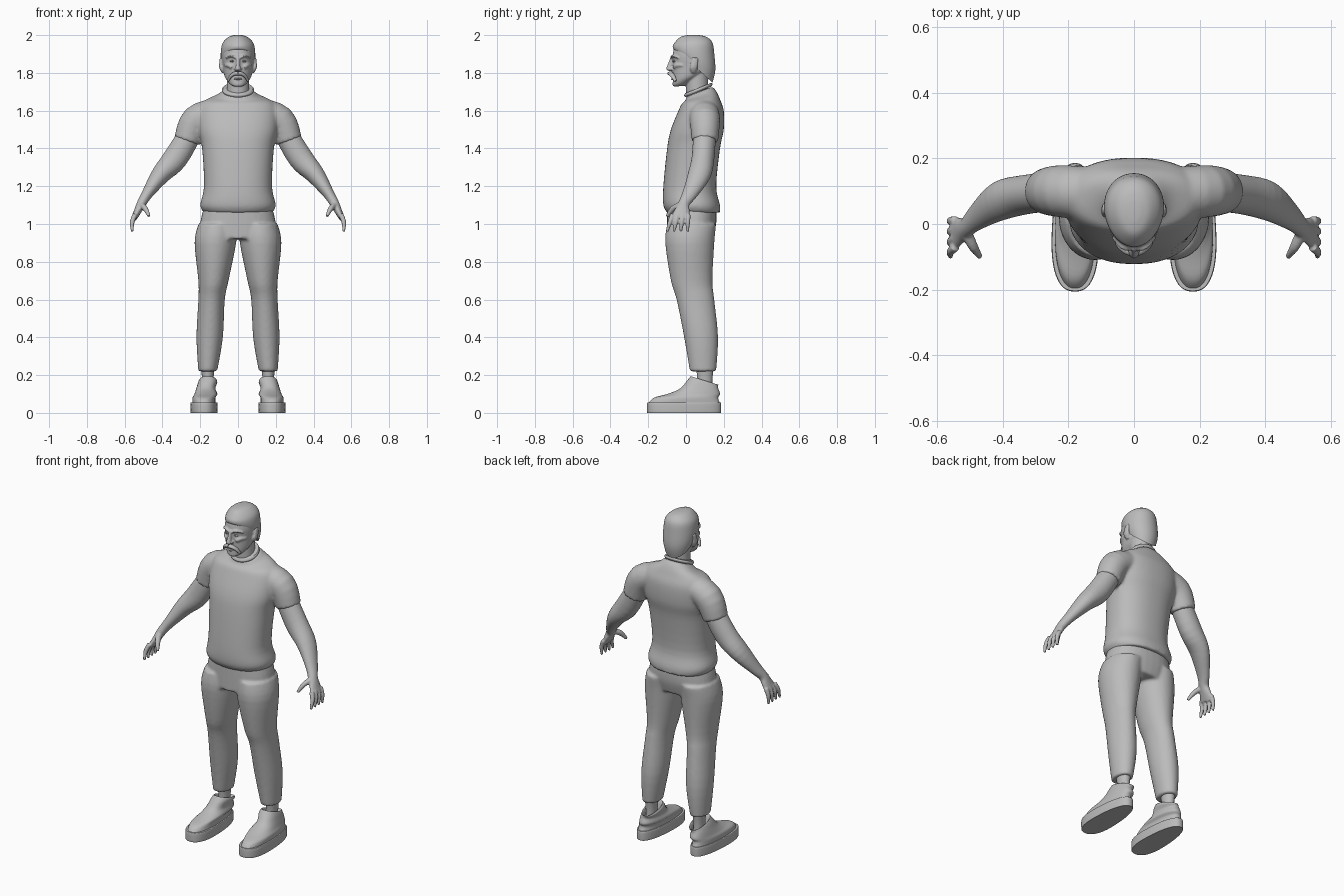
import bpy
import bmesh
import math
from mathutils import Vector

if "Cube" in bpy.data.objects:
    bpy.data.objects.remove(bpy.data.objects["Cube"], do_unlink=True)

clay = bpy.data.materials.new("plain_grey")
clay.use_nodes = True
grey = (0.5, 0.5, 0.5, 1)
clay.diffuse_color = grey
clay.node_tree.nodes["Principled BSDF"].inputs["Base Color"].default_value = grey


def spline(rows, steps=4):
    """Smooth interpolation through rows of x, y, z, width, depth and optional tilt."""
    rows = [tuple(row) if len(row) == 6 else (*row, 0) for row in rows]
    padded = [rows[0], *rows, rows[-1]]
    result = []
    for before, start, end, after in zip(padded, padded[1:], padded[2:], padded[3:]):
        for step in range(steps):
            t = step / steps
            point = []
            for a, b, c, d in zip(before, start, end, after):
                slope_in, slope_out = (c - a) / 2, (d - b) / 2
                ease = t * t * (3 - 2 * t)
                point.append(b + (c - b) * ease
                             + slope_in * t * (1 - t) ** 2 - slope_out * t * t * (1 - t))
            result.append(point)
    result.append(rows[-1])
    return result


def signed_power(value, exponent):
    return math.copysign(abs(value) ** exponent, value)


def loft(bm, rows, flat=False, mirror=False, sides=32, square=2.0, taper=0.0):
    """Closed skin over rings, either level rings or rings square to the path."""
    rows = spline(rows)
    centres = [Vector(row[:3]) for row in rows]
    last = len(rows) - 1
    for flip in ((1, -1) if mirror else (1,)):
        rings = []
        for i, (x, y, z, width, depth, tilt) in enumerate(rows):
            across, along = Vector((1, 0, 0)), Vector((0, 1, tilt))
            if not flat:
                tangent = centres[min(i + 1, last)] - centres[max(i - 1, 0)]
                tangent.normalize()
                along = (along - tangent * tangent.dot(along)).normalized()
                across = along.cross(tangent)
            ring = []
            for side in range(sides):
                angle = math.tau * side / sides
                c = signed_power(math.cos(angle), 2 / square)
                s = signed_power(math.sin(angle), 2 / square)
                point = centres[i] + across * width * c * (1 + taper * s) + along * depth * s
                point.x *= flip
                ring.append(bm.verts.new(point))
            rings.append(ring)
        for low, high in zip(rings, rings[1:]):
            for side in range(sides):
                following = (side + 1) % sides
                bm.faces.new((low[side], low[following], high[following], high[side]))
        bm.faces.new(rings[0])
        bm.faces.new(rings[-1])


def strand(bm, points, width, depth, mirror=True):
    """Thin form that narrows towards its last point."""
    last = len(points) - 1
    rows = []
    for i, point in enumerate(points):
        scale = 1 - (i / last) ** 2 / 2
        rows.append((*point, width * scale, depth * scale))
    loft(bm, rows, mirror=mirror, sides=16)


def finish(name, bm, voxel=0, smoothing=0):
    """Make an object; a voxel size fuses its overlapping volumes."""
    bmesh.ops.recalc_face_normals(bm, faces=bm.faces)
    for face in bm.faces:
        face.smooth = True
    mesh = bpy.data.meshes.new(name)
    bm.to_mesh(mesh)
    bm.free()
    mesh.materials.append(clay)
    obj = bpy.data.objects.new(name, mesh)
    bpy.context.collection.objects.link(obj)
    if voxel:
        fuse = obj.modifiers.new("fuse", 'REMESH')
        fuse.mode = 'VOXEL'
        fuse.voxel_size = voxel
        fuse.use_smooth_shade = True
        soften = obj.modifiers.new("soften", 'SMOOTH')
        soften.factor = 0.5
        soften.iterations = smoothing
    else:
        mesh.set_sharp_from_angle(angle=math.radians(50))


def part(name, rows, **options):
    bm = bmesh.new()
    loft(bm, rows, flat=True, **options)
    finish(name, bm)


# Shirt: torso and sleeves fused together
bm = bmesh.new()
loft(bm, [
    (0, .04, 1.06, .18, .14), (0, .03, 1.1, .2, .15), (0, .02, 1.2, .18, .14),
    (0, .04, 1.4, .19, .14), (0, .06, 1.5, .21, .14), (0, .08, 1.6, .21, .12),
    (0, .08, 1.65, .18, .1, .1), (0, .08, 1.68, .11, .08, .3), (0, .07, 1.7, .08, .07, .4)],
    flat=True, square=2.3, sides=48)
loft(bm, [(.1, .09, 1.6, .07, .08), (.22, .1, 1.55, .08, .08), (.27, .1, 1.44, .07, .07)],
     mirror=True)
finish("shirt", bm, voxel=.009, smoothing=4)

# Ribbed collar
part("collar", [(0, .065, 1.7 + rise, radius, radius - .01, .4)
                for rise, radius in ((0, .08), (.01, .085), (.02, .08))])

# Trousers: hips and legs fused together
bm = bmesh.new()
loft(bm, [(0, .03, 1.09, .18, .13), (0, .03, 1, .2, .13), (0, .02, .92, .18, .12)],
     flat=True, square=2.3)
loft(bm, [
    (.11, .03, 1, .1, .13), (.12, .02, .9, .11, .13), (.13, .03, .7, .08, .11),
    (.14, .05, .6, .07, .1), (.15, .08, .4, .07, .09), (.16, .09, .22, .05, .07)],
    flat=True, mirror=True)
finish("trousers", bm, voxel=.009, smoothing=4)

# Ankles, soles and shoe uppers
part("ankles", [(.16, .1, .26, .04, .05), (.16, .1, .18, .03, .04), (.16, .1, .1, .03, .04)],
     mirror=True)
part("shoe_soles", [(.18, -.01, height, .07 - inset, .196 - inset)
                    for height, inset in ((0, .003), (.005, 0), (.05, 0), (.055, .005))],
     mirror=True, square=2.4, taper=-.15, sides=48)
part("shoe_uppers", [
    (.18, -.01, .05, .06, .19), (.18, 0, .08, .06, .17), (.17, .04, .1, .06, .14),
    (.17, .07, .13, .05, .1), (.16, .09, .16, .05, .08, -.2), (.16, .1, .17, .04, .07, -.3),
    (.16, .1, .13, .03, .05)], mirror=True, square=2.3, taper=-.1, sides=48)

# Arms with palms, fingers and thumbs
bm = bmesh.new()
loft(bm, [
    (.24, .1, 1.5, .06, .06), (.33, .09, 1.35, .065, .06), (.41, .07, 1.26, .05, .06),
    (.48, .02, 1.16, .03, .04), (.51, -.01, 1.11, .025, .03), (.53, -.02, 1.07, .02, .04),
    (.55, -.03, 1.03, .015, .05)], mirror=True)
for finger in range(4):
    base, tip = finger * .027 - .07, finger * .036 - .1
    strand(bm, [(.545, base, 1.05), (.56, (base + tip) / 2, 1.01), (.56, tip, .96)], .014, .014)
strand(bm, [(.51, -.03, 1.1), (.49, -.07, 1.08), (.47, -.1, 1.04)], .016, .018)
finish("arms_and_hands", bm, voxel=.005, smoothing=2)

# Head and neck
bm = bmesh.new()
loft(bm, [
    (0, -.03, 1.73, .03, .03, .1), (0, -.01, 1.75, .05, .06, .3), (0, .01, 1.78, .07, .08, .2),
    (0, .03, 1.83, .08, .1), (0, .03, 1.9, .085, .1), (0, .04, 1.96, .07, .09),
    (0, .04, 1.99, .04, .05)], flat=True, square=2.15, taper=.1)
loft(bm, [(0, .08, 1.62, .07, .07), (0, .06, 1.7, .06, .06), (0, .06, 1.83, .06, .06)], flat=True)
# nose, nostrils, brows, cheekbones and ears fused into the head
loft(bm, [(0, -.07, 1.89, .01, .01), (0, -.08, 1.85, .01, .015), (0, -.09, 1.82, .015, .015),
          (0, -.08, 1.81, .01, .01)], flat=True)
strand(bm, [(0, -.08, 1.82), (.02, -.075, 1.82)], .01, .01)
strand(bm, [(.01, -.07, 1.88), (.035, -.068, 1.89), (.065, -.04, 1.88)], .007, .012)
strand(bm, [(.03, -.062, 1.83), (.05, -.05, 1.84), (.07, -.02, 1.84)], .012, .01)
loft(bm, [(.08, .04, 1.8, .006, .01), (.09, .04, 1.83, .01, .02), (.09, .05, 1.88, .006, .015)],
     flat=True, mirror=True)
finish("head", bm, voxel=.005, smoothing=2)

# Eyes
bm = bmesh.new()
for outward in (-1, 1):
    strand(bm, [(.03, -.063, 1.862), (.03 + outward * .012, -.06, 1.862)], .006, .009)
finish("eyes", bm)

# Moustache and lower lip
bm = bmesh.new()
strand(bm, [(0, -.083, 1.797), (.02, -.08, 1.795), (.04, -.068, 1.78), (.053, -.056, 1.757)],
       .011, .015)
strand(bm, [(0, -.07, 1.767), (.022, -.063, 1.769)], .006, .009)
finish("moustache_and_lip", bm)

# Swept-back hair
part("hair", [
    (0, .05, 1.83, .08, .09, -.9), (0, .045, 1.87, .09, .11, -.5), (0, .04, 1.92, .09, .11, -.2),
    (0, .04, 1.96, .08, .1), (0, .04, 1.99, .05, .07), (0, .04, 2, .02, .03)],
    taper=.1, sides=48)
